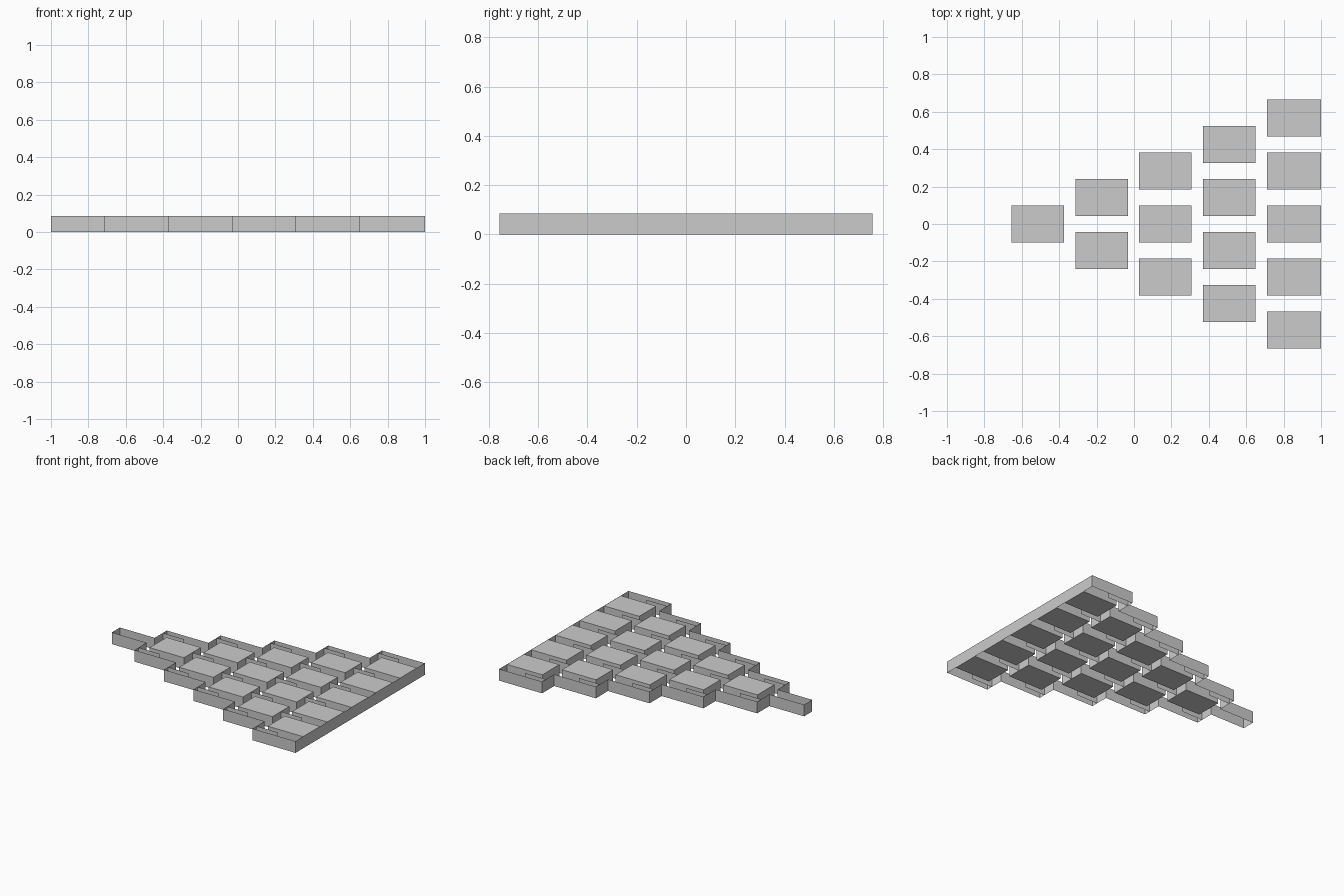
import bpy

if "Cube" in bpy.data.objects:
    bpy.data.objects.remove(bpy.data.objects["Cube"])

H = 0.086            # height of every part
PX, PY = 0.341, 0.1417   # column pitch in x, half row pitch in y
X0, Y0 = -0.715, 0.0475  # first step of the outline
COLS = 5


def make(name, verts, faces):
    me = bpy.data.meshes.new(name)
    me.from_pydata(verts, [], faces)
    ob = bpy.data.objects.new(name, me)
    bpy.context.collection.objects.link(ob)
    return ob


def sheet(name, path, closed=False):
    # thin upright wall following a path in plan
    n = len(path)
    verts = [(x, y, 0) for x, y in path] + [(x, y, H) for x, y in path]
    count = n if closed else n - 1
    faces = [(i, (i + 1) % n, (i + 1) % n + n, i + n) for i in range(count)]
    return make(name, verts, faces)


def block(name, x0, x1, y0, y1):
    verts = [(x, y, z) for z in (0, H) for x, y in
             ((x0, y0), (x1, y0), (x1, y1), (x0, y1))]
    return make(name, verts, [(3, 2, 1, 0), (4, 5, 6, 7), (0, 1, 5, 4),
                              (1, 2, 6, 5), (2, 3, 7, 6), (3, 0, 4, 7)])


# stepped outer wall, mirrored across y = 0
half = [(-1.0, Y0)]
for k in range(COLS):
    x = X0 + k * PX
    half += [(x, Y0 + k * PY), (x, Y0 + (k + 1) * PY)]
half.append((1.0, Y0 + COLS * PY))
lower = [(x, -y) for x, y in half]
sheet("outer_wall", lower + half[::-1], closed=True)

for k in range(COLS):
    # blocks of this column
    right = X0 + (k + 1) * PX
    if k == COLS - 1:
        right = 0.999
    for i in range(k + 1):
        yc = (2 * i - k) * PY
        block(f"block_{k}_{i}", X0 + k * PX + 0.061, right,
              yc - 0.099, yc + 0.099)
    # divider fins at the start of this column
    x = X0 + k * PX
    for i in range(k + 2):
        y = (2 * i - k - 1) * PY
        sheet(f"divider_fin_{k}_{i}", [(x, y), (x + 0.172, y)])
